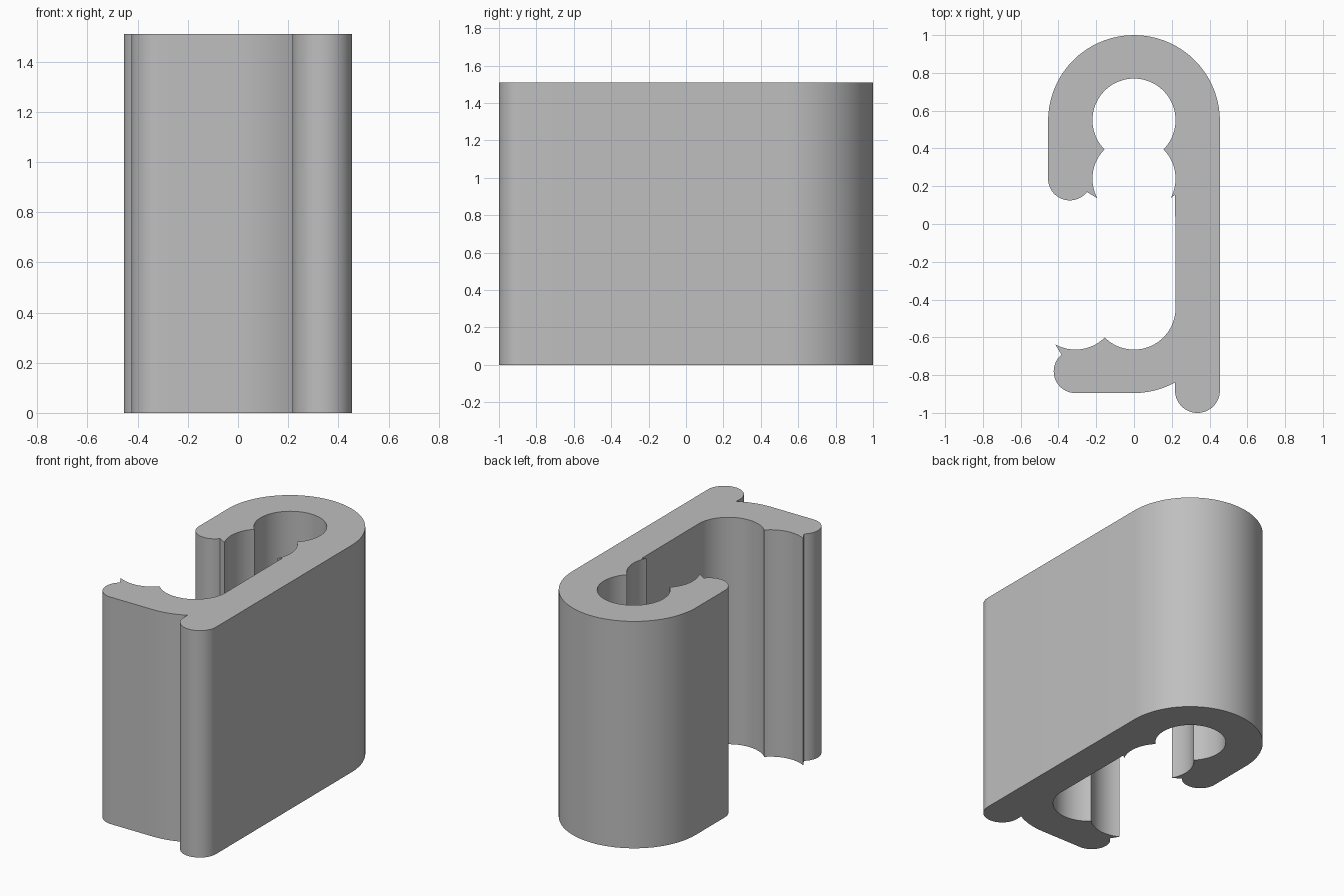
import bpy
import bmesh
from math import sin, cos, radians, ceil

HEIGHT = 1.51
STEP = 5           # degrees per arc segment
R_OUT = 0.455      # outer bend
R_IN = 0.22        # wire channels
R_END = 0.115      # rounded lips

cube = bpy.data.objects.get("Cube")
if cube:
    bpy.data.objects.remove(cube, do_unlink=True)


def arc(cx, cy, r, start, end):
    """Points along an arc, angles in degrees."""
    n = max(2, ceil(abs(end - start) / STEP))
    angles = [radians(start + (end - start) * i / n) for i in range(n + 1)]
    return [(cx + r * cos(a), cy + r * sin(a)) for a in angles]


# Cross-section, walked counter-clockwise from the spine
profile = []
profile += arc(0, 0.545, R_OUT, 0, 180)                # outer top bend
profile += arc(-0.34, 0.24, R_END, 180, 322)           # short arm lip
profile += arc(0, 0.24, R_IN, 208, 135.2)              # lower channel, left wall
profile += arc(0, 0.55, R_IN, 224.8, -44.8)            # upper channel
profile += arc(0, 0.24, R_IN, 44.8, -28)               # lower channel, right wall
profile += [(0.218, 0.155)]                            # ridge onto spine
profile += arc(0, -0.445, R_IN, 0, -134.8)             # bottom channel
profile += arc(-0.31, -0.445, R_IN, -45.2, -119)       # outer bottom channel
profile += arc(-0.31, -0.78, R_END, 130, 270)          # bottom arm lip
profile += arc(0, -0.445, 0.45, 270, 298.9)            # underside of bottom arm
profile += arc(0.336, -0.881, 0.119, 180, 360)         # spine foot

# Extrude the cross-section upward
bm = bmesh.new()
base = bm.faces.new([bm.verts.new((x, y, 0)) for x, y in profile])
result = bmesh.ops.extrude_face_region(bm, geom=[base], use_keep_orig=True)
top = [v for v in result["geom"] if isinstance(v, bmesh.types.BMVert)]
bmesh.ops.translate(bm, verts=top, vec=(0, 0, HEIGHT))
bmesh.ops.remove_doubles(bm, verts=bm.verts, dist=0.0005)
bmesh.ops.recalc_face_normals(bm, faces=bm.faces)
mesh = bpy.data.meshes.new("clamp_body")
bm.to_mesh(mesh)
bm.free()

clamp = bpy.data.objects.new("clamp_body", mesh)
bpy.context.collection.objects.link(clamp)

# Plain grey metal
grey = bpy.data.materials.new("grey")
grey.use_nodes = True
colour = (0.52, 0.52, 0.52, 1)
grey.diffuse_color = colour
grey.node_tree.nodes["Principled BSDF"].inputs["Base Color"].default_value = colour
mesh.materials.append(grey)

# Smooth walls, sharp ridges and rims
bpy.ops.object.select_all(action="DESELECT")
clamp.select_set(True)
bpy.context.view_layer.objects.active = clamp
bpy.ops.object.shade_smooth_by_angle(angle=radians(25))
